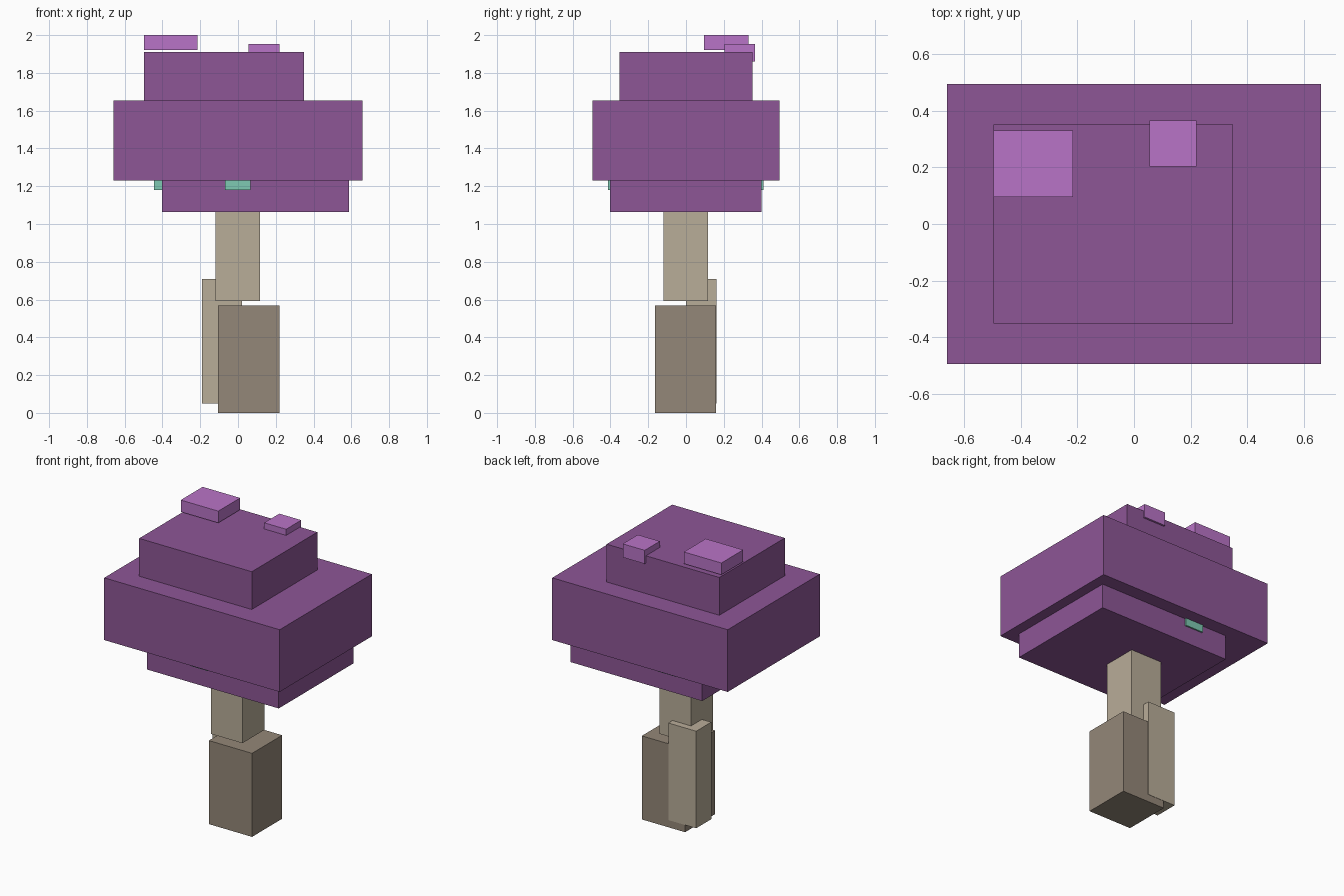
import bpy
import bmesh

cube = bpy.data.objects.get("Cube")
if cube:
    bpy.data.objects.remove(cube, do_unlink=True)


def material(name, rgb):
    """Flat material from 0-255 display values, converted to linear."""
    lin = []
    for v in rgb:
        c = v / 255
        lin.append(c / 12.92 if c <= 0.04045 else ((c + 0.055) / 1.055) ** 2.4)
    mat = bpy.data.materials.new(name)
    mat.use_nodes = True
    mat.diffuse_color = (*lin, 1)
    bsdf = mat.node_tree.nodes["Principled BSDF"]
    bsdf.inputs["Base Color"].default_value = (*lin, 1)
    bsdf.inputs["Roughness"].default_value = 0.9
    return mat


def box(name, x, y, z, mat):
    """Axis-aligned block between (min, max) pairs on each axis."""
    bm = bmesh.new()
    bmesh.ops.create_cube(bm, size=1)
    for v in bm.verts:
        for i, (lo, hi) in enumerate((x, y, z)):
            v.co[i] = lo if v.co[i] < 0 else hi
    mesh = bpy.data.meshes.new(name)
    bm.to_mesh(mesh)
    bm.free()
    mesh.materials.append(mat)
    obj = bpy.data.objects.new(name, mesh)
    bpy.context.collection.objects.link(obj)
    return obj


leaf = material("purple leaves", (141, 86, 150))
blossom = material("light purple blossom", (185, 116, 199))
bark = material("dark bark", (148, 135, 120))
wood = material("light wood", (185, 173, 153))
bud = material("teal bud", (126, 202, 178))

# Trunk
box("trunk_base", (-0.105, 0.22), (-0.163, 0.16), (0, 0.568), bark)
box("trunk_upper", (-0.12, 0.117), (-0.12, 0.117), (0.593, 1.07), wood)
box("trunk_back_slab", (-0.19, 0.02), (0, 0.162), (0.05, 0.71), wood)

# Canopy tiers
box("canopy_lower", (-0.402, 0.588), (-0.402, 0.4), (1.063, 1.235), leaf)
box("canopy_middle", (-0.66, 0.66), (-0.495, 0.495), (1.23, 1.653), leaf)
box("canopy_top", (-0.497, 0.35), (-0.352, 0.352), (1.65, 1.91), leaf)

# Blossom blocks on the crown
box("blossom_large", (-0.497, -0.215), (0.095, 0.33), (1.92, 2), blossom)
box("blossom_small", (0.055, 0.22), (0.203, 0.365), (1.86, 1.952), blossom)

# Buds under the overhang
bud_z = (1.18, 1.235)
box("bud_front", (-0.07, 0.065), (-0.412, -0.38), bud_z, bud)
box("bud_back", (-0.21, -0.075), (0.38, 0.41), bud_z, bud)
box("bud_side", (-0.445, -0.38), (-0.07, 0.065), bud_z, bud)
